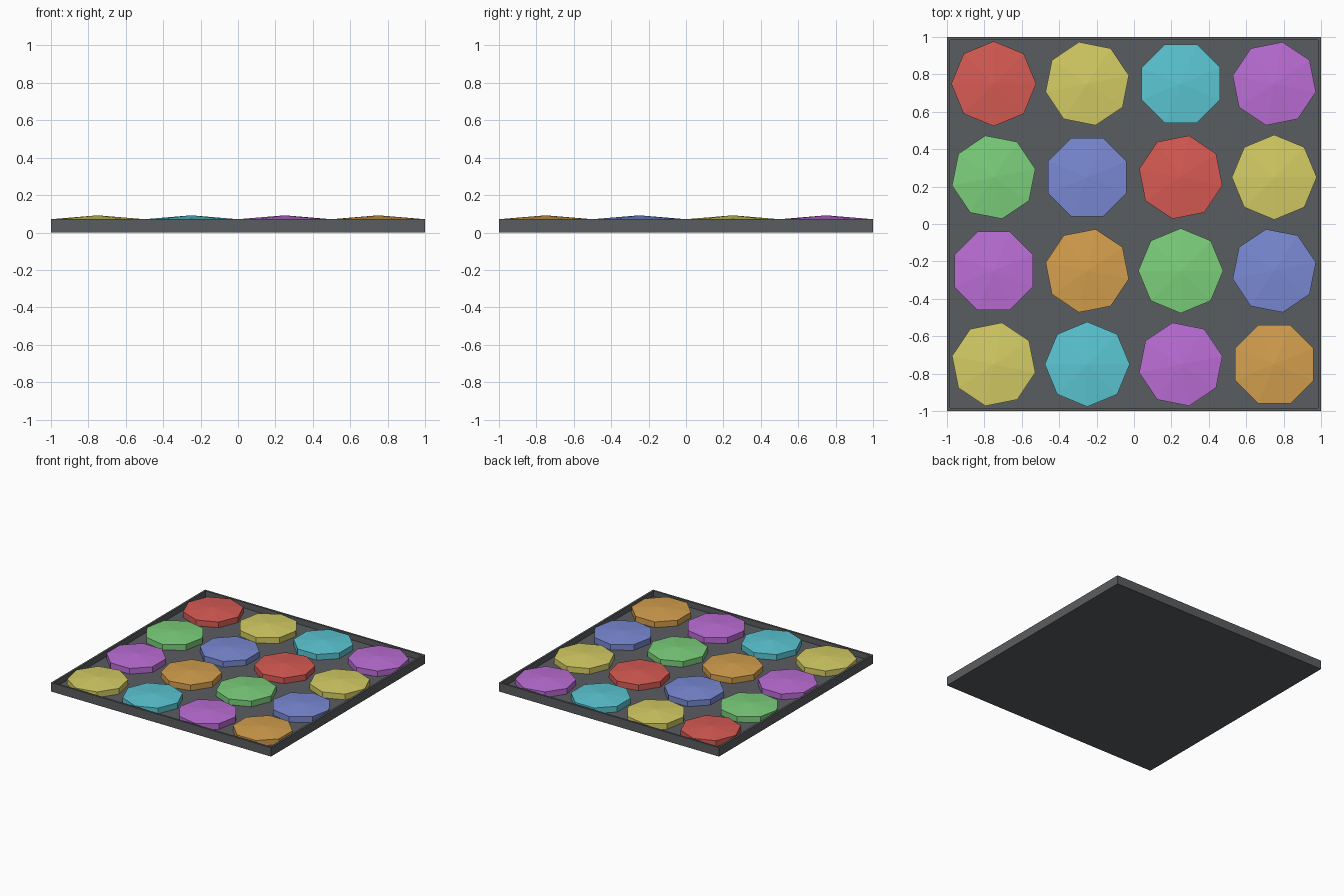
import bpy
import bmesh
import math

if "Cube" in bpy.data.objects:
    bpy.data.objects.remove(bpy.data.objects["Cube"])

RIM_Z = 0.073      # top of the tray wall
FLOOR_Z = 0.026    # tray floor inside the wall
WALL = 0.023
RADIUS = 0.227
EDGE_Z = 0.073     # where the disc side meets its shallow cone
PEAK_Z = 0.092
PITCH = 0.5


def srgb(v):
    v /= 255
    return v / 12.92 if v <= 0.04045 else ((v + 0.055) / 1.055) ** 2.4


def material(name, rgb):
    mat = bpy.data.materials.new(name)
    mat.diffuse_color = [srgb(c) for c in rgb] + [1.0]
    mat.use_nodes = True
    mat.node_tree.nodes["Principled BSDF"].inputs["Base Color"].default_value = mat.diffuse_color
    return mat


def add_object(name, bm, mat):
    bmesh.ops.recalc_face_normals(bm, faces=bm.faces[:])
    mesh = bpy.data.meshes.new(name)
    bm.to_mesh(mesh)
    bm.free()
    mesh.materials.append(mat)
    obj = bpy.data.objects.new(name, mesh)
    bpy.context.collection.objects.link(obj)
    return obj


# Colours
charcoal = material("charcoal", (90, 93, 96))
disc_colours = [
    material("red", (216, 91, 84)),
    material("orange", (213, 160, 78)),
    material("yellow", (213, 205, 101)),
    material("green", (124, 208, 124)),
    material("cyan", (91, 199, 212)),
    material("blue", (122, 138, 213)),
    material("purple", (188, 110, 214)),
]

# Square tray: a slab with an inset, lowered floor
bm = bmesh.new()
bmesh.ops.create_cube(bm, size=1)
for v in bm.verts:
    v.co = (v.co.x * 2, v.co.y * 2, (v.co.z + 0.5) * RIM_Z)
top = max(bm.faces, key=lambda f: f.calc_center_median().z)
bmesh.ops.inset_region(bm, faces=[top], thickness=WALL)
hole = bmesh.ops.extrude_discrete_faces(bm, faces=[top])["faces"][0]
for v in hole.verts:
    v.co.z = FLOOR_Z
add_object("tray", bm, charcoal)


def disc(name, x, y, turn, mat):
    """Eight-sided disc with a shallow pointed top."""
    bm = bmesh.new()
    rings = []
    for z in (FLOOR_Z, EDGE_Z):
        rings.append([bm.verts.new((RADIUS * math.cos(turn + i * math.pi / 4),
                                    RADIUS * math.sin(turn + i * math.pi / 4), z))
                      for i in range(8)])
    low, high = rings
    peak = bm.verts.new((0, 0, PEAK_Z))
    for i in range(8):
        j = (i + 1) % 8
        bm.faces.new((low[i], low[j], high[j], high[i]))
        bm.faces.new((high[i], high[j], peak))
    bm.faces.new(low[::-1])
    add_object(name, bm, mat).location = (x, y, 0)


# Four by four discs, each turned a little more than its neighbour
for row in range(4):
    for col in range(4):
        disc(f"disc_{row + 1}_{col + 1}",
             (col - 1.5) * PITCH, (1.5 - row) * PITCH,
             math.radians(11.25 * (row + col)),
             disc_colours[(3 * row + 2 * col) % 7])
